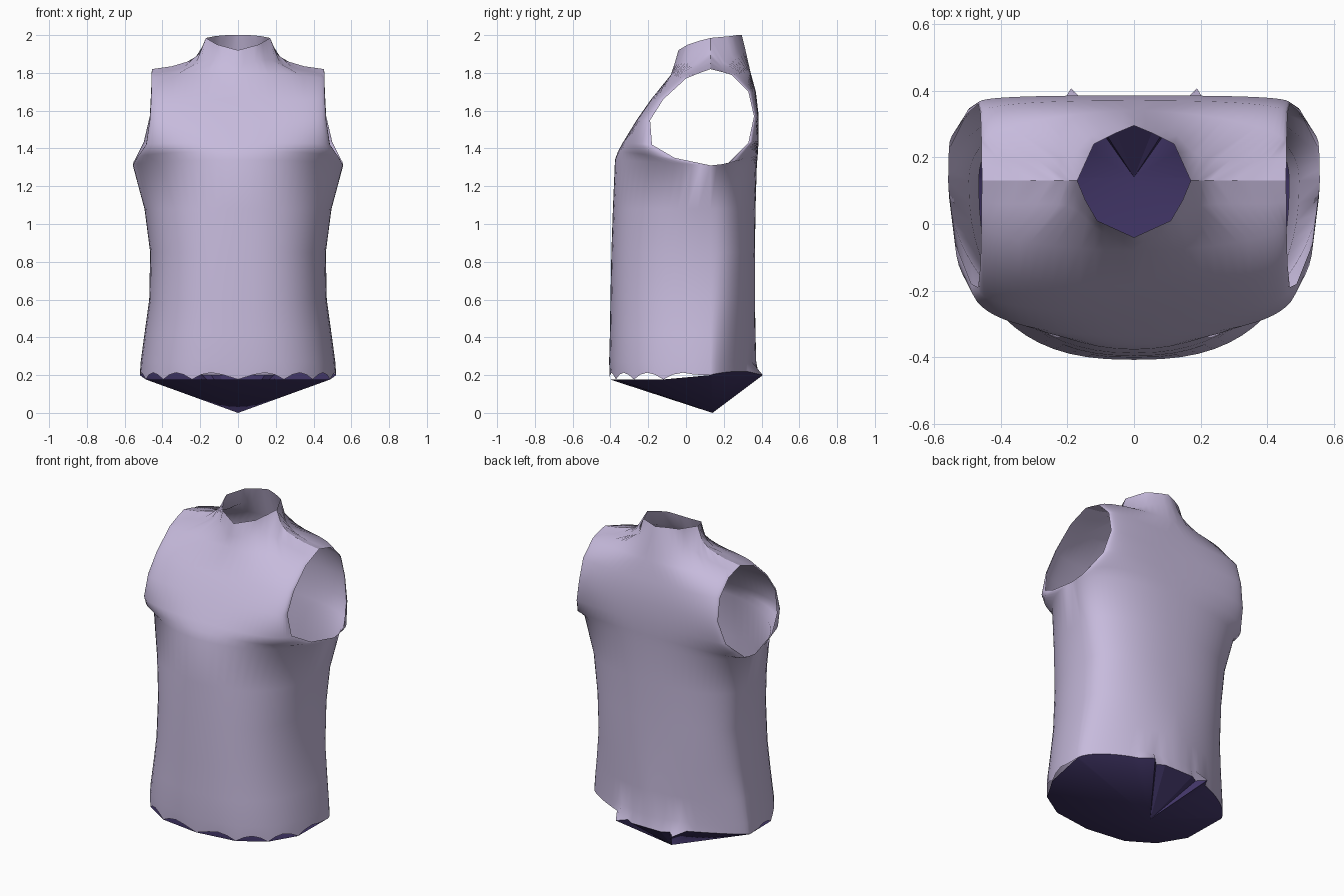
import bpy, bmesh, math
from mathutils import Vector

cube = bpy.data.objects.get("Cube")
if cube:
    bpy.data.objects.remove(cube, do_unlink=True)

COLS = 16
SEAM_Y = 0.13
APEX = Vector((0, 0.14, 0))


def material(name, rgb):
    m = bpy.data.materials.new(name)
    m.use_nodes = True
    m.diffuse_color = (*rgb, 1)
    bsdf = next(n for n in m.node_tree.nodes if n.type == 'BSDF_PRINCIPLED')
    bsdf.inputs["Base Color"].default_value = (*rgb, 1)
    bsdf.inputs["Roughness"].default_value = 0.8
    return m


def arc_row(yc, zc, xs, ys, zs, p):
    """Rounded quarter section from the centre line to the side edge."""
    row = []
    for i in range(COLS + 1):
        t = math.pi / 2 * i / COLS
        s = math.sin(t) ** p
        c = max(math.cos(t), 0) ** p if i < COLS else 0
        row.append(Vector((xs * s, ys + (yc - ys) * c, zs + (zc - zs) * c)))
    return row


def refined(points):
    """Add a midpoint between neighbouring points."""
    pts = [Vector(p) for p in points]
    row = [pts[0]]
    for a, b in zip(pts, pts[1:]):
        row += [(a + b) / 2, b]
    return row


def finish(name, bm, mat):
    """Turn the half into an object mirrored across the centre plane."""
    mesh = bpy.data.meshes.new(name)
    bm.to_mesh(mesh)
    bm.free()
    mesh.materials.append(mat)
    obj = bpy.data.objects.new(name, mesh)
    bpy.context.collection.objects.link(obj)
    mod = obj.modifiers.new("mirror", 'MIRROR')
    mod.use_clip = True
    mod.merge_threshold = 0.001


def add_panel(bm, rows, flip):
    grid = [[bm.verts.new(p) for p in row] for row in rows]
    for lo, hi in zip(grid, grid[1:]):
        for i in range(COLS):
            quad = [lo[i], lo[i + 1], hi[i + 1], hi[i]]
            bm.faces.new(quad[::-1] if flip else quad).smooth = True


# Closed torso: height, half width, front depth and roundness, back the same
torso = [(0.2, 0.52, -0.403, 0.79, 0.385, 1.35),
         (0.27, 0.515, -0.407, 0.79, 0.372, 1.28),
         (0.42, 0.495, -0.403, 0.8, 0.368, 1.15),
         (0.6, 0.47, -0.40, 0.8, 0.365, 1.0),
         (0.85, 0.465, -0.395, 0.82, 0.365, 0.87),
         (1.08, 0.495, -0.387, 0.88, 0.368, 0.9)]
front = [arc_row(f, z, w, SEAM_Y, z, p) for z, w, f, p, b, q in torso]
back = [arc_row(b, z, w, SEAM_Y, z, q) for z, w, f, p, b, q in torso]

# Upper panels: centre depth and height, armhole edge x, y, z, roundness
front += [arc_row(*r) for r in (
    (-0.376, 1.34, 0.557, SEAM_Y, 1.31, 1.0),
    (-0.36, 1.385, 0.535, -0.06, 1.35, 0.95),
    (-0.335, 1.43, 0.487, -0.18, 1.42, 0.85),
    (-0.262, 1.55, 0.467, -0.19, 1.55, 0.8),
    (-0.185, 1.66, 0.46, -0.12, 1.66, 0.85),
    (-0.08, 1.79, 0.457, 0.0, 1.77, 1.1))]
back += [arc_row(*r) for r in (
    (0.375, 1.31, 0.557, SEAM_Y, 1.31, 0.85),
    (0.38, 1.37, 0.555, 0.22, 1.32, 0.8),
    (0.385, 1.45, 0.50, 0.33, 1.43, 0.7),
    (0.385, 1.57, 0.467, 0.36, 1.57, 0.65),
    (0.37, 1.70, 0.46, 0.33, 1.70, 0.8),
    (0.34, 1.81, 0.457, 0.24, 1.79, 1.15))]

# Base of the collar, then the collar rim running on into the shoulder seam
shoulder = [(0.17, SEAM_Y, 1.985), (0.2, SEAM_Y, 1.905), (0.25, SEAM_Y, 1.865),
            (0.35, SEAM_Y, 1.835), (0.455, SEAM_Y, 1.82)]
front.append(refined([
    (0, -0.06, 1.85), (0.06, -0.045, 1.855), (0.12, -0.01, 1.865),
    (0.165, 0.035, 1.87), (0.2, 0.055, 1.86), (0.25, 0.06, 1.837),
    (0.33, 0.06, 1.817), (0.4, 0.06, 1.805), (0.457, 0.065, 1.797)]))
front.append(refined([
    (0, -0.04, 1.92), (0.055, -0.015, 1.935), (0.11, 0.01, 1.95),
    (0.145, 0.07, 1.97)] + shoulder))
back.append(refined([
    (0, 0.315, 1.92), (0.07, 0.3, 1.915), (0.13, 0.265, 1.9),
    (0.17, 0.22, 1.885), (0.2, 0.2, 1.865), (0.25, 0.195, 1.842),
    (0.33, 0.19, 1.822), (0.4, 0.19, 1.81), (0.457, 0.19, 1.805)]))
back.append(refined([
    (0, 0.295, 2.0), (0.06, 0.27, 2.0), (0.12, 0.24, 1.995),
    (0.145, 0.185, 1.99)] + shoulder))

# Scalloped front hem, and the small flared corner in the back hem
for i, p in enumerate(front[0][:-1]):
    p.z = 0.177 + 0.036 * abs(math.sin(math.pi * i / 4))
for i, p in enumerate(back[0]):
    if i > 5:
        p.z = 0.2 + 0.02 * math.sin(math.pi * i / COLS)
    elif i < 4:
        p.y = 0.385
back[0][5].y = 0.407

lilac = material("lilac cloth", (0.57, 0.495, 0.72))
purple = material("dark purple lining", (0.053, 0.036, 0.135))

# Sleeveless top, with a crisp ridge along the shoulder seam
bm = bmesh.new()
add_panel(bm, front, False)
add_panel(bm, back, True)
bmesh.ops.remove_doubles(bm, verts=bm.verts, dist=0.0005)
for e in bm.edges:
    if all(abs(v.co.y - SEAM_Y) < 0.001 and v.co.z > 1.8 for v in e.verts):
        e.smooth = False
finish("sleeveless_top", bm, lilac)

# Shallow pointed floor closing the hem, with a flat wedge at the back
bm = bmesh.new()
rim = front[0][::4] + back[0][-2:2:-1] + back[0][:1]
tip = bm.verts.new(APEX)
ring = [bm.verts.new(p) for p in rim]
for a, b in zip(ring, ring[1:]):
    bm.faces.new((tip, b, a)).smooth = b not in ring[-3:]
finish("hem_floor", bm, purple)
